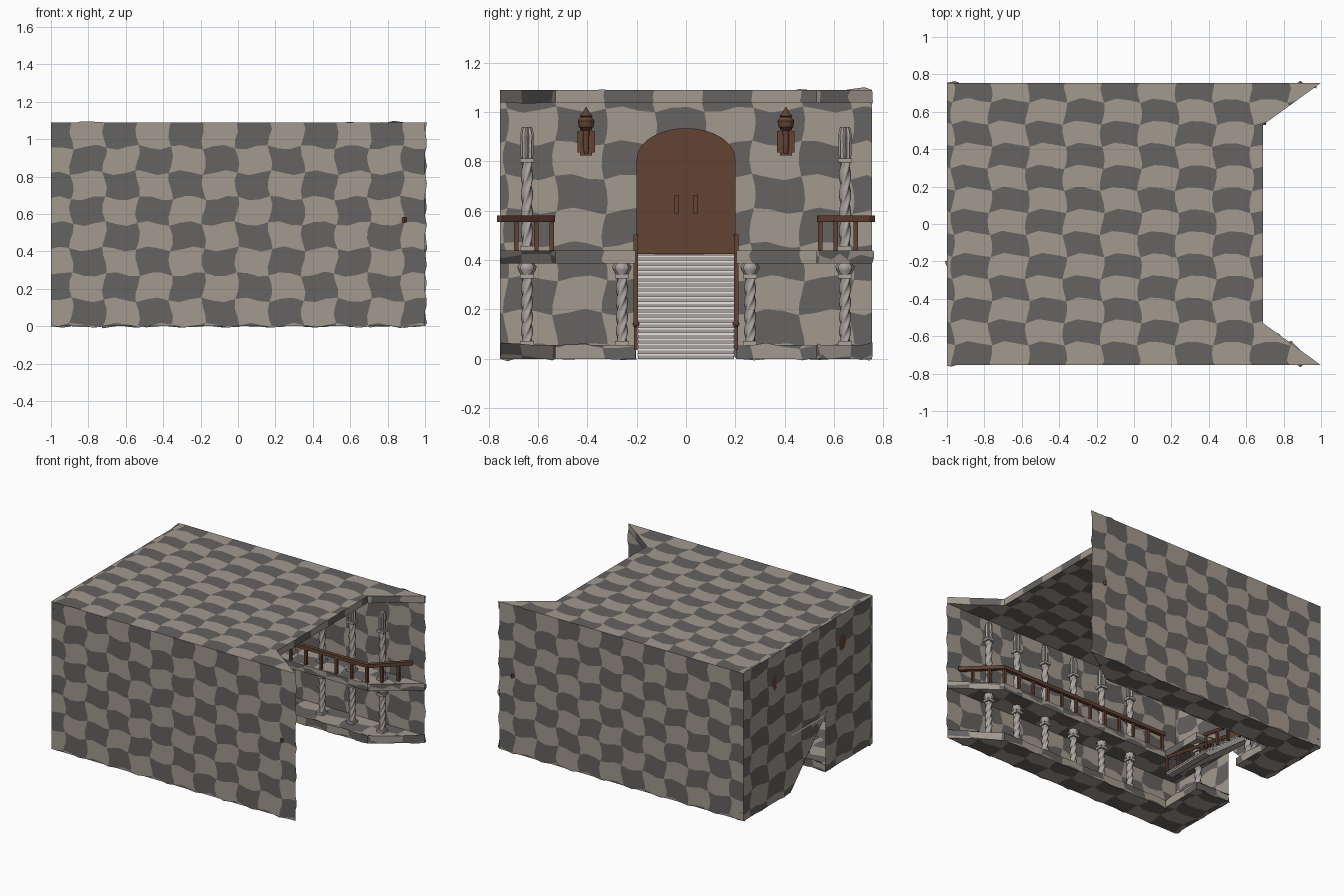
import bpy, bmesh, math
from mathutils import Vector, Matrix

if "Cube" in bpy.data.objects:
    bpy.data.objects.remove(bpy.data.objects["Cube"])


def mat(name, col):
    m = bpy.data.materials.new(name)
    m.diffuse_color = (*col, 1)
    m.use_nodes = True
    m.node_tree.nodes["Principled BSDF"].inputs["Base Color"].default_value = m.diffuse_color
    return m


LIGHT = mat("light_stone", (0.36, 0.32, 0.275))
DARK = mat("dark_stone", (0.13, 0.125, 0.12))
GREY = mat("column_grey", (0.40, 0.37, 0.34))
WHITE = mat("step_white", (0.85, 0.84, 0.82))
WOOD = mat("brown_wood", (0.125, 0.055, 0.034))


def finish(name, bm, mats, smooth=False):
    me = bpy.data.meshes.new(name)
    bm.to_mesh(me)
    bm.free()
    for m in mats:
        me.materials.append(m)
    ob = bpy.data.objects.new(name, me)
    bpy.context.collection.objects.link(ob)
    if smooth:
        for p in me.polygons:
            p.use_smooth = True
    return ob


def polygon(pts, offset=None):
    """Flat polygon, optionally extruded along offset."""
    bm = bmesh.new()
    f = bm.faces.new([bm.verts.new(p) for p in pts])
    if offset:
        r = bmesh.ops.extrude_face_region(bm, geom=[f])
        bmesh.ops.translate(bm, vec=offset, verts=[v for v in r["geom"] if isinstance(v, bmesh.types.BMVert)])
        bmesh.ops.recalc_face_normals(bm, faces=bm.faces)
    return bm


# Checker layout per facing axis: (axis, origin, cell size) twice
CHECK = {0: ((1, -0.53, 0.2), (2, 0.6, 0.137)),
         1: ((0, -0.36, 0.177), (2, 0.685, 0.136)),
         2: ((0, -0.97, 0.2), (1, 0.66, 0.118))}


def facing(f):
    return max(range(3), key=lambda i: abs(f.normal[i]))


def stone(name, bm):
    """Cut every flat side into a wavy two-tone checker."""
    bmesh.ops.triangulate(bm, faces=bm.faces[:])
    bm.normal_update()
    for ax in range(3):
        for u, o, c in CHECK[ax]:
            step = c / 3
            for k in range(math.floor((-1 - o) / step), math.ceil((1.1 - o) / step) + 1):
                fs = [f for f in bm.faces if facing(f) == ax]
                p = o + k * step
                fs = [f for f in fs if min(v.co[u] for v in f.verts) < p < max(v.co[u] for v in f.verts)]
                if not fs:
                    continue
                co, no = Vector(), Vector()
                co[u], no[u] = p, 1
                geom = set(fs)
                for f in fs:
                    geom.update(f.edges)
                    geom.update(f.verts)
                bmesh.ops.bisect_plane(bm, geom=list(geom), plane_co=co, plane_no=no, dist=1e-5)
    bm.normal_update()
    for f in bm.faces:
        c = f.calc_center_median()
        f.material_index = sum(math.floor((c[u] - o) / s) for u, o, s in CHECK[facing(f)]) % 2 == 0
    # wobble only the points lying inside a flat side
    moves = []
    for v in bm.verts:
        if v.is_boundary or not v.link_faces:
            continue
        n = v.link_faces[0].normal
        if any(f.normal.dot(n) < 0.99 for f in v.link_faces):
            continue
        x, y, z = v.co
        d = Vector((math.sin(29 * z + 23 * y + 3 * x), math.sin(31 * x + 21 * z), math.sin(27 * x + 25 * y + 4 * z))) * 0.013
        moves.append((v, d - n * d.dot(n)))
    for v, d in moves:
        v.co += d
    return finish(name, bm, [LIGHT, DARK])


def add_beam(bm, a, b, w, h):
    a, b = Vector(a), Vector(b)
    d = b - a
    rot = d.to_track_quat('X', 'Z').to_matrix().to_4x4()
    bmesh.ops.create_cube(bm, size=1, matrix=Matrix.Translation((a + b) / 2) @ rot @ Matrix.Diagonal((d.length, w, h, 1)))


def add_box(bm, x0, x1, y0, y1, z0, z1):
    bmesh.ops.create_cube(bm, size=1, matrix=Matrix.Translation(((x0 + x1) / 2, (y0 + y1) / 2, (z0 + z1) / 2))
                          @ Matrix.Diagonal((x1 - x0, y1 - y0, z1 - z0, 1)))


def add_rings(bm, rings, n, shape):
    """Loft closed rings; shape(i, angle) gives a radius, rings are (z, twist)."""
    prev = None
    for i, (z, tw) in enumerate(rings):
        cur = []
        for k in range(n):
            t = 2 * math.pi * k / n
            r = shape(i, t)
            cur.append(bm.verts.new((r * math.cos(t + tw), r * math.sin(t + tw), z)))
        if prev:
            for k in range(n):
                bm.faces.new((prev[k], prev[(k + 1) % n], cur[(k + 1) % n], cur[k]))
        else:
            bm.faces.new(cur[::-1])
        prev = cur
    bm.faces.new(prev)


H, W, IN, NX, LX, SY = 1.09, 0.755, 0.53, 0.69, -0.72, 0.205

# Outer walls: front, back, and the left wall with the gap under the door
for nm, s in (("front_wall", -1), ("back_wall", 1)):
    stone(nm, polygon([(-1, s * W, 0), (1, s * W, 0), (1, s * W, H), (-1, s * W, H)]))
stone("left_wall", polygon([(-1, y, z) for y, z in ((-W, 0), (-SY, 0), (-SY, .42), (SY, .42), (SY, 0), (W, 0), (W, H), (-W, H))]))

# Roof slab with angled open end
half = [(1, W), (NX, IN)]
roof = [(-1, -W), (1, -W), (NX, -IN), (NX, IN), (1, W), (-1, W)]
stone("roof", polygon([(x, y, 1.04) for x, y in roof], (0, 0, 0.05)))

# Floors and galleries on both sides
for s, side in ((-1, "front"), (1, "back")):
    plan = [(-1, W), (1, W), (NX, IN), (LX, IN), (LX, SY), (-1, SY)]
    for nm, z, t in (("floor", 0, 0.055), ("gallery", 0.387, 0.053)):
        stone(f"{side}_{nm}", polygon([(x, s * y, z) for x, y in plan], (0, 0, t)))

    # Gallery railing
    bm = bmesh.new()
    y = s * 0.545
    add_beam(bm, (LX, y, .568), (NX, y, .568), .028, .026)
    add_beam(bm, (NX - .01, y, .568), (.9, s * .757, .568), .028, .026)
    for i in range(12):
        x = LX + .02 + i * .125
        add_box(bm, x - .009, x + .009, y - .009, y + .009, .44, .56)
    for f in (.3, .68):
        x, py = NX + .21 * f, y + s * .21 * f
        add_box(bm, x - .009, x + .009, py - .009, py + .009, .44, .56)
    finish(f"{side}_gallery_railing", bm, [WOOD])

    # Stair handrail with posts and end knob
    bm = bmesh.new()
    y = s * 0.203
    add_beam(bm, (-.97, y, .495), (-.45, y, .14), .018, .022)
    for i in range(6):
        t = i / 5
        x, z = -.95 + .49 * t, .48 - .335 * t
        add_box(bm, x - .008, x + .008, y - .007, y + .007, z - .11, z)
    bmesh.ops.create_uvsphere(bm, u_segments=10, v_segments=6, radius=.014, matrix=Matrix.Translation((-.45, y, .142)))
    finish(f"{side}_stair_handrail", bm, [WOOD])

    # Wall lamp: bracket plate plus turned bulb
    bm = bmesh.new()
    add_box(bm, -1, -.975, -.036, .036, .825, .935)
    plate = [e for e in bm.edges if abs((e.verts[0].co - e.verts[1].co).x) > .01]
    bmesh.ops.bevel(bm, geom=plate, offset=.012, segments=2, affect='EDGES')
    bmesh.ops.translate(bm, vec=(.955, 0, 0), verts=bm.verts)
    prof = [(.83, .008), (.86, .012), (.9, .012), (.925, .014), (.94, .03), (.965, .034), (.98, .022), (.985, .027), (.995, .016), (1.02, .002)]
    add_rings(bm, [(p[0], 0) for p in prof], 12, lambda i, t: prof[i][1])
    bmesh.ops.translate(bm, vec=(-.955, s * .405, 0), verts=bm.verts)
    finish(f"{side}_wall_lamp", bm, [WOOD])


# Twisted columns
def column(name, z0, zs, z1, flare):
    bm = bmesh.new()
    n = 22
    add_rings(bm, [(z0 + (zs - z0) * i / n, 7.5 * i / n) for i in range(n + 1)], 16,
              lambda i, t: .0205 + .0045 * math.cos(4 * t))
    for z in (z0, zs - .005):
        add_box(bm, -.028, .028, -.028, .028, z, z + .018)
    cap = [.02, .023, flare * .9, flare, flare * .7]
    add_rings(bm, [(zs + (z1 - zs) * i / 4, 0) for i in range(5)], 16,
              lambda i, t: cap[i] * (1 + .16 * math.cos(8 * t)))
    ob = finish(name, bm, [GREY], True)
    for p in ob.data.polygons:
        p.use_smooth = len(p.vertices) == 4 and p.area < 3e-4
    return ob


def place(master, spots):
    for i, (x, y) in enumerate(spots):
        ob = master if i == 0 else master.copy()
        if i:
            bpy.context.collection.objects.link(ob)
        ob.location = (x, y, 0)


spots = [(.73 - .247 * i, s * .645) for i in range(6) for s in (-1, 1)]
place(column("lower_column", .055, .33, .388, .034), spots + [(-.78, -.26), (-.78, .26)])
place(column("upper_column", .44, .80, .94, .025), spots)

# Staircase: stepped profile with sloped underside, and white treads
N, x0, x1, top = 20, -1.0, -.45, .42
run, rise = (x1 - x0) / N, top / N
prof = [(x0, top - .04), (x0, top)]
for i in range(N):
    x = x0 + run * (i + 1)
    prof += [(x, top - rise * i), (x, top - rise * (i + 1))]
prof.append((x1 - .05, 0))
prof = [p for i, p in enumerate(prof) if p not in prof[:i]]
finish("stairs", polygon([(x, -.195, z) for x, z in prof], (0, .39, 0)), [GREY])
bm = bmesh.new()
for i in range(N):
    add_box(bm, x0 + run * i, x0 + run * (i + 1) + .004, -.196, .196, top - rise * i - .008, top - rise * i + .001)
finish("stair_treads", bm, [WHITE])

# Arched door with two handles
arch = [(-.2, .425), (.2, .425)] + [(.2 * math.cos(math.pi * k / 20), .81 + .125 * math.sin(math.pi * k / 20)) for k in range(21)]
finish("door", polygon([(-.998, y, z) for y, z in arch], (.025, 0, 0)), [WOOD])
bm = bmesh.new()
for y in (-.037, .037):
    add_box(bm, -.973, -.955, y - .009, y + .009, .59, .665)
finish("door_handles", bm, [WOOD])
